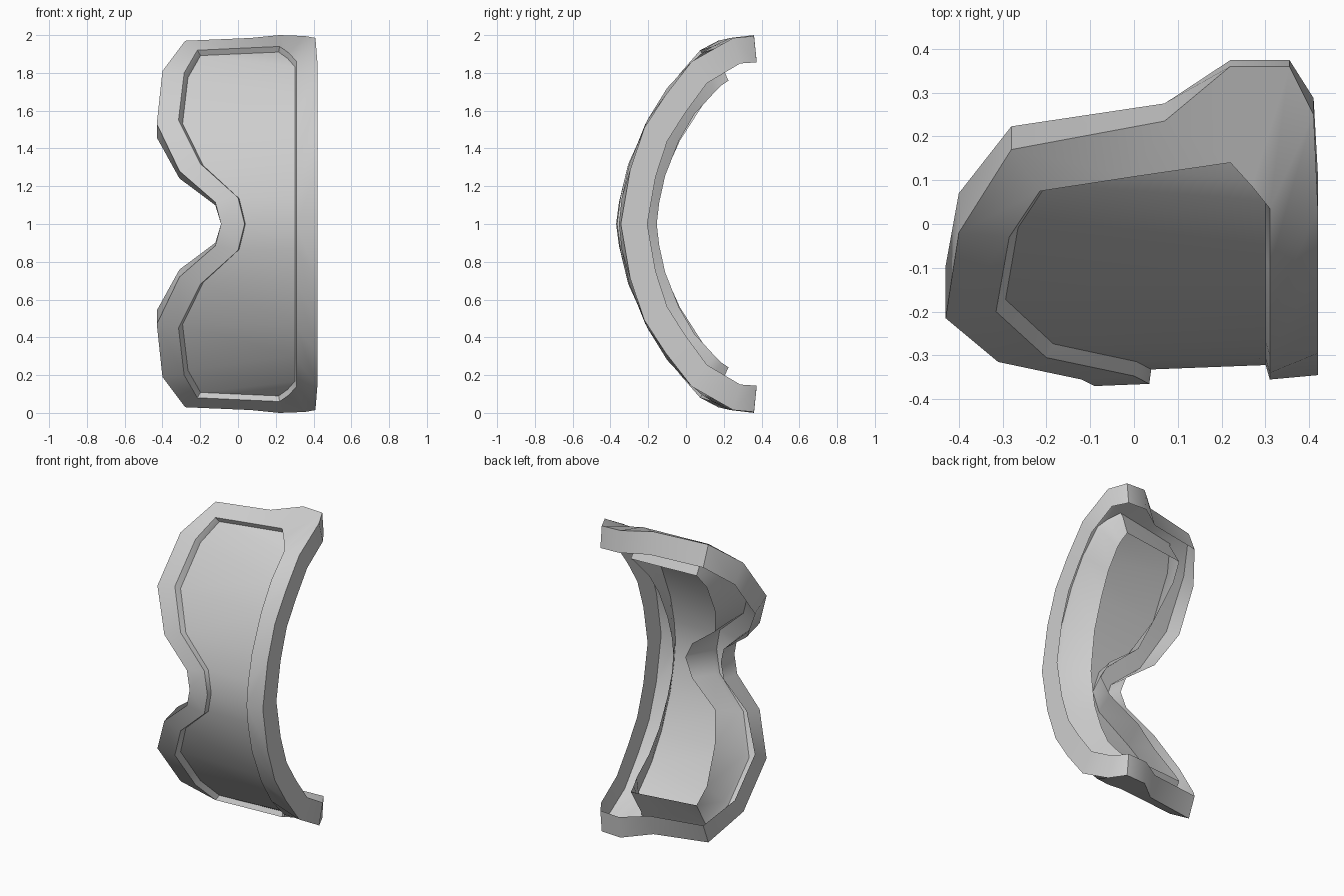
import bpy
import math
from mathutils import Vector

cube = bpy.data.objects.get("Cube")
if cube:
    bpy.data.objects.remove(cube)

# One plain grey for the whole piece
grey = bpy.data.materials.new("plain grey")
grey.use_nodes = True
grey.diffuse_color = (0.62, 0.62, 0.62, 1)
grey.node_tree.nodes["Principled BSDF"].inputs["Base Color"].default_value = (0.62, 0.62, 0.62, 1)

# Half outlines as (x, y, distance from the nose line), nose to brow
RIM = [(-.09, -.37, 0), (-.12, -.355, .115), (-.31, -.315, .28), (-.43, -.215, .53),
       (-.40, -.02, .81), (-.28, .17, .97), (.07, .235, .985), (.22, .36, 1),
       (.355, .36, .995), (.41, .25, .985), (.42, .03, .86), (.42, -.11, .68),
       (.42, -.22, .51), (.42, -.295, .29), (.42, -.345, 0)]
OPENING = [(.035, -.365, 0), (0, -.347, .14), (-.2, -.305, .32), (-.315, -.2, .55),
           (-.285, -.03, .8), (-.215, .075, .92), (0, .108, .93), (.22, .14, .94),
           (.27, .085, .905), (.31, .035, .86), (.31, -.1, .72), (.31, -.205, .55),
           (.31, -.3, .32), (.31, -.34, .14), (.31, -.355, 0)]
# Heights of the skirt's free edge, which leans in over the lens
SKIRT_X = [.12, .06, -.13, -.185, -.22, -.2, .02, .24, .245, .25, .235, .22, .21, .2, .2]


def inward(loop, depth):
    """Push a loop towards the face along the wrap's normal."""
    out = []
    for x, y, w in loop:
        centre = .66 - .55 * max(y, 0)
        n = Vector((0, centre - y, -w)).normalized()
        out.append(Vector((x, y, w)) + n * depth)
    return out


def lofted(name, loops):
    """Skin a row of equal loops and mirror the half across the nose line."""
    count = len(loops[0])
    verts = [tuple(p) for loop in loops for p in loop]
    faces = []
    for k in range(len(loops) - 1):
        a, b = k * count, (k + 1) * count
        faces += [(a + i, b + i, b + i + 1, a + i + 1) for i in range(count - 1)]
    mesh = bpy.data.meshes.new(name)
    mesh.from_pydata(verts, [], faces)
    mesh.validate()
    mesh.materials.append(grey)
    obj = bpy.data.objects.new(name, mesh)
    bpy.context.collection.objects.link(obj)
    obj.location.z = 1
    mirror = obj.modifiers.new("Mirror", 'MIRROR')
    mirror.use_axis = (False, False, True)
    mirror.merge_threshold = .001
    bpy.ops.object.select_all(action='DESELECT')
    obj.select_set(True)
    bpy.context.view_layer.objects.active = obj
    bpy.ops.object.shade_smooth_by_angle(angle=math.radians(45))


# Frame: outer wall, front band, lens seat and the leaning skirt behind it
seat = inward([(x + (.12 - x) * .05, y, w) for x, y, w in OPENING], .033)
skirt = inward([(x, y, w) for x, (_, y, w) in zip(SKIRT_X, OPENING)], .2)
lofted("goggle_frame", [inward(RIM, .14), RIM, OPENING, seat, skirt])

# Lens: ribs from the lower edge across to the brow edge, closing at the corner
middle = len(seat) // 2
lofted("lens", [seat[:middle + 1], seat[:middle - 1:-1]])
